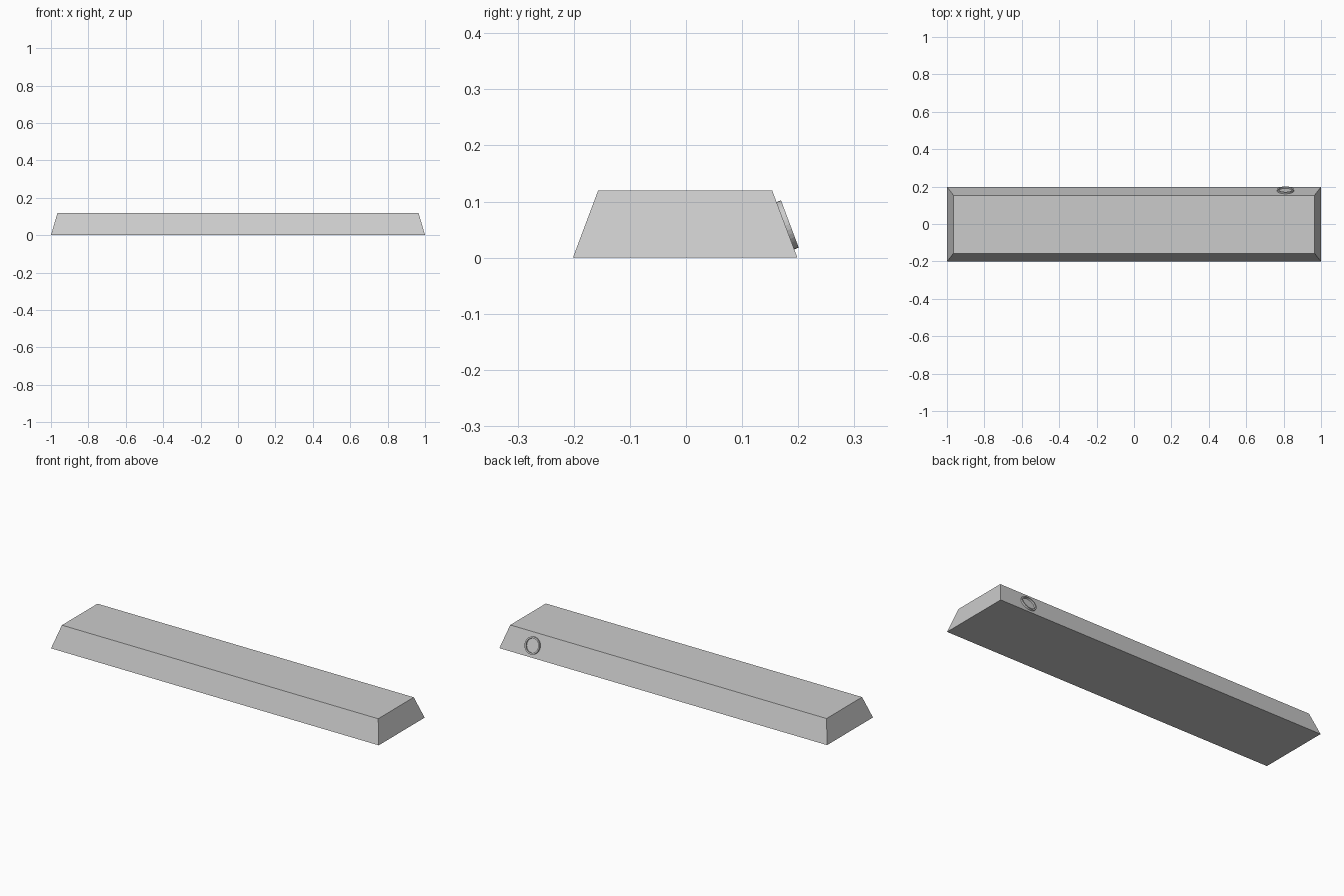
import bpy, bmesh, math
from mathutils import Matrix, Vector

if "Cube" in bpy.data.objects:
    bpy.data.objects.remove(bpy.data.objects["Cube"])

BASE_X, BASE_Y = 1.0, 0.20
TOP_X, TOP_Y, HEIGHT = 0.965, 0.155, 0.12
SHIFT_Y = -0.0015


def finish(name, bm):
    bmesh.ops.recalc_face_normals(bm, faces=bm.faces[:])
    mesh = bpy.data.meshes.new(name)
    bm.to_mesh(mesh)
    bm.free()
    obj = bpy.data.objects.new(name, mesh)
    bpy.context.collection.objects.link(obj)
    return obj


# Tapered bar: a cube whose top is narrower than its base
bm = bmesh.new()
bmesh.ops.create_cube(bm, size=2)
for v in bm.verts:
    top = v.co.z > 0
    v.co.x *= TOP_X if top else BASE_X
    v.co.y = v.co.y * (TOP_Y if top else BASE_Y) + SHIFT_Y
    v.co.z = HEIGHT if top else 0
finish("tapered_bar", bm)

# Plain raised ring stamped on the sloping back face
SIDES = 32
profile = [(0.045, -0.002), (0.045, 0.0085), (0.037, 0.0085), (0.037, -0.002)]
bm = bmesh.new()
rings = []
for i in range(SIDES):
    a = math.tau * i / SIDES
    rings.append([bm.verts.new((r * math.cos(a), r * math.sin(a), h))
                  for r, h in profile])
for i in range(SIDES):
    a, b = rings[i], rings[(i + 1) % SIDES]
    for j in range(4):
        k = (j + 1) % 4
        bm.faces.new((a[j], a[k], b[k], b[j]))
stamp = finish("raised_ring", bm)

# Lay the ring flat against the slope
z = 0.057
y = BASE_Y - (BASE_Y - TOP_Y) * z / HEIGHT + SHIFT_Y
normal = Vector((0, HEIGHT, BASE_Y - TOP_Y)).normalized()
rotation = normal.to_track_quat('Z', 'Y').to_matrix().to_4x4()
stamp.matrix_world = Matrix.Translation((0.81, y, z)) @ rotation
